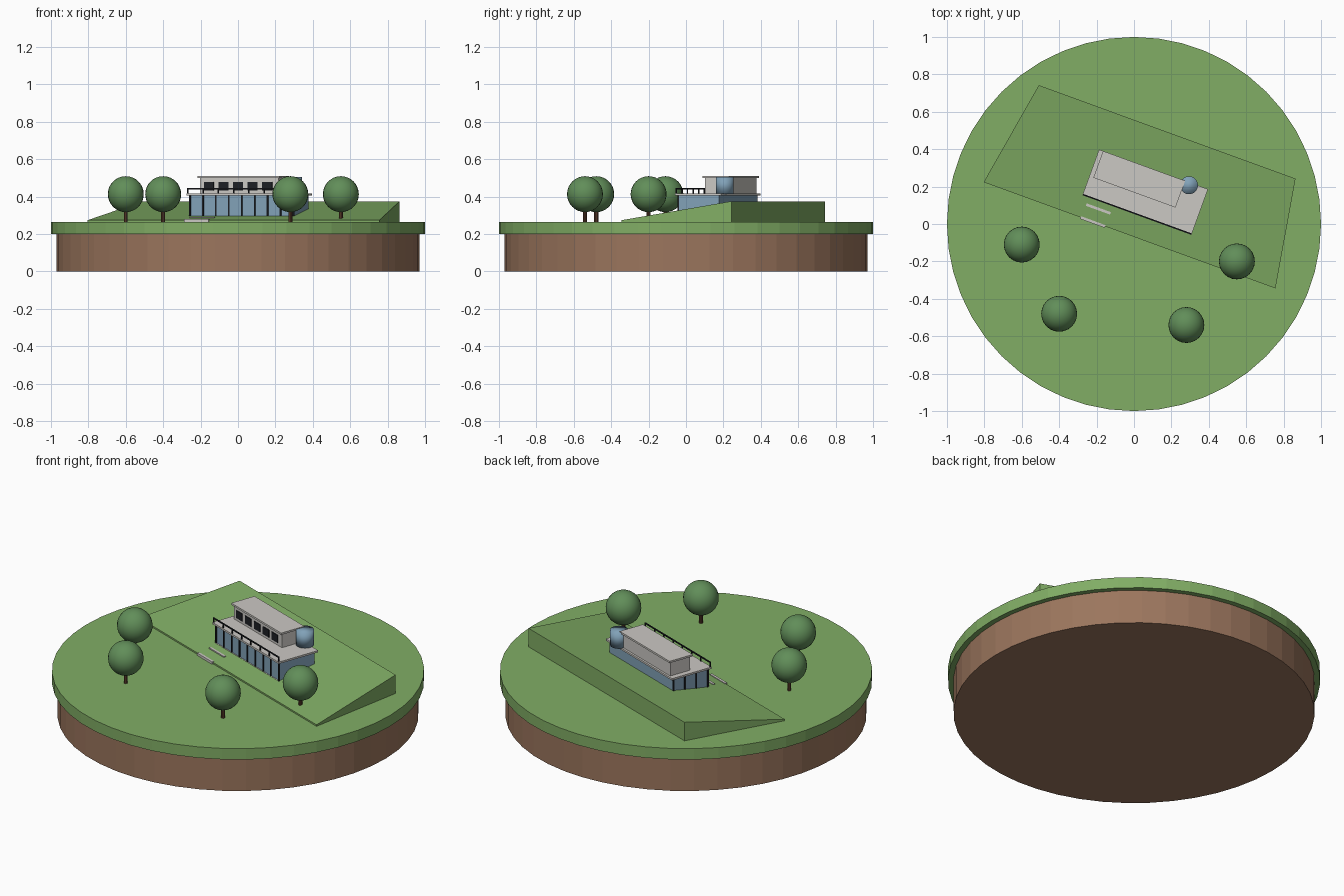
import bpy
import bmesh
import math
from mathutils import Matrix, Vector

if "Cube" in bpy.data.objects:
    bpy.data.objects.remove(bpy.data.objects["Cube"], do_unlink=True)


def material(name, rgb):
    m = bpy.data.materials.new(name)
    m.use_nodes = True
    m.diffuse_color = (*rgb, 1)
    m.node_tree.nodes["Principled BSDF"].inputs["Base Color"].default_value = (*rgb, 1)
    return m


GRASS = material("grass", (0.22, 0.42, 0.13))
SOIL = material("soil", (0.33, 0.18, 0.11))
LEAF = material("leaf", (0.12, 0.27, 0.1))
BARK = material("bark", (0.13, 0.055, 0.03))
GLASS = material("glass", (0.22, 0.36, 0.48))
PLASTER = material("plaster", (0.6, 0.58, 0.55))
DARK = material("dark metal", (0.012, 0.014, 0.018))

# House and hillside share one turned frame
SITE = Matrix.Translation((0.06, 0.17, 0)) @ Matrix.Rotation(math.radians(-20), 4, "Z")


def finish(name, bm, mat, frame=None, smooth=False):
    mesh = bpy.data.meshes.new(name)
    bmesh.ops.recalc_face_normals(bm, faces=bm.faces)
    for f in bm.faces:
        f.smooth = smooth
    bm.to_mesh(mesh)
    bm.free()
    mesh.materials.append(mat)
    ob = bpy.data.objects.new(name, mesh)
    bpy.context.collection.objects.link(ob)
    if frame:
        ob.matrix_world = frame
    return ob


def add_box(bm, x, y, z):
    lo, hi = Vector((x[0], y[0], z[0])), Vector((x[1], y[1], z[1]))
    m = Matrix.Translation((lo + hi) / 2) @ Matrix.Diagonal((*(hi - lo), 1))
    return bmesh.ops.create_cube(bm, size=1, matrix=m)["verts"]


def box(name, x, y, z, mat):
    bm = bmesh.new()
    add_box(bm, x, y, z)
    return finish(name, bm, mat, SITE)


def cylinder(name, x, y, r, z0, z1, sides, mat, smooth=False, frame=None):
    bm = bmesh.new()
    bmesh.ops.create_cone(bm, cap_ends=True, segments=sides, radius1=r, radius2=r,
                          depth=z1 - z0, matrix=Matrix.Translation((x, y, (z0 + z1) / 2)))
    return finish(name, bm, mat, frame, smooth)


# Round ground
cylinder("soil_base", 0, 0, 0.97, 0, 0.2, 48, SOIL)
cylinder("lawn", 0, 0, 1, 0.2, 0.265, 48, GRASS)

# Sloping hillside, narrower and higher at the back
bm = bmesh.new()
for v in add_box(bm, (-0.83, 0.83), (-0.245, 0.343), (0.255, 0.375)):
    if v.co.y > 0:
        v.co.x *= 0.88
    elif v.co.z > 0.3:
        v.co.z = 0.274
finish("hillside", bm, GRASS, SITE)

# Lower storey with its roof terrace
box("lower_storey", (-0.296, 0.296), (-0.115, 0.115), (0.29, 0.405), GLASS)
box("terrace_slab", (-0.31, 0.31), (-0.13, 0.13), (0.405, 0.416), PLASTER)
box("floor_slab", (-0.3, 0.3), (-0.12, 0.12), (0.285, 0.297), PLASTER)

# Glazing bars on the front and the right end
bm = bmesh.new()
for i in range(9):
    x = -0.294 + i * 0.0735
    add_box(bm, (x - 0.004, x + 0.004), (-0.12, -0.112), (0.295, 0.405))
for i in range(4):
    y = -0.113 + i * 0.075
    add_box(bm, (-0.301, -0.293), (y - 0.004, y + 0.004), (0.295, 0.405))
finish("glazing_bars", bm, DARK, SITE)

# Terrace railing
bm = bmesh.new()
add_box(bm, (-0.307, 0.307), (-0.129, -0.122), (0.439, 0.445))
for i in range(8):
    x = -0.304 + i * 0.0868
    add_box(bm, (x - 0.003, x + 0.003), (-0.128, -0.122), (0.415, 0.442))
finish("railing", bm, DARK, SITE)

# Upper storey, its roof and its window plates
box("upper_storey", (-0.277, 0.17), (-0.01, 0.118), (0.415, 0.5), PLASTER)
box("upper_roof", (-0.287, 0.18), (-0.022, 0.13), (0.499, 0.51), PLASTER)
bm = bmesh.new()
for i in range(5):
    x = -0.225 + i * 0.083
    add_box(bm, (x - 0.028, x + 0.028), (-0.014, -0.008), (0.432, 0.477))
finish("upper_windows", bm, DARK, SITE)

# Round glass turret beside the upper storey
cylinder("glass_turret", 0.207, 0.115, 0.048, 0.414, 0.506, 32, GLASS, True, SITE)

# Garden steps
box("upper_step", (-0.274, -0.136), (-0.177, -0.163), (0.275, 0.292), PLASTER)
box("lower_step", (-0.279, -0.139), (-0.253, -0.238), (0.262, 0.279), PLASTER)

# Trees
for i, (x, y) in enumerate([(-0.6, -0.11), (-0.4, -0.48), (0.28, -0.54), (0.55, -0.2)]):
    cylinder(f"trunk_{i + 1}", x, y, 0.011, 0.26, 0.35, 10, BARK)
    bm = bmesh.new()
    bmesh.ops.create_uvsphere(bm, u_segments=24, v_segments=16, radius=0.096,
                              matrix=Matrix.Translation((x, y, 0.413)))
    finish(f"crown_{i + 1}", bm, LEAF, None, True)
